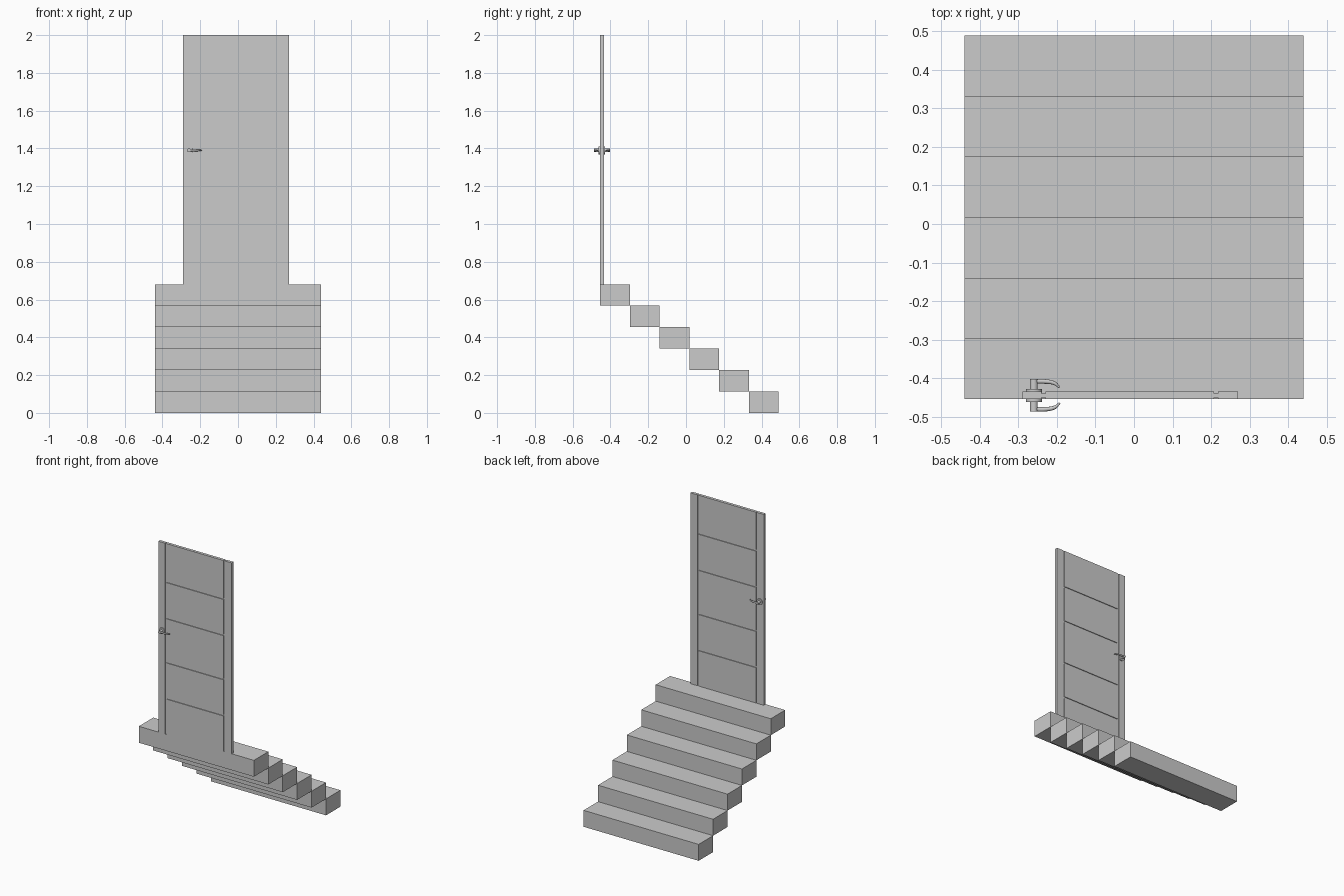
import bpy
import math

cube = bpy.data.objects.get("Cube")
if cube:
    bpy.data.objects.remove(cube, do_unlink=True)

grey = bpy.data.materials.new("light grey")
grey.use_nodes = True
colour = (0.6, 0.6, 0.6, 1)
grey.diffuse_color = colour
grey.node_tree.nodes["Principled BSDF"].inputs["Base Color"].default_value = colour


def box(name, x0, x1, y0, y1, z0, z1):
    bpy.ops.mesh.primitive_cube_add(
        size=1, location=((x0 + x1) / 2, (y0 + y1) / 2, (z0 + z1) / 2))
    ob = bpy.context.object
    ob.name = name
    ob.scale = (x1 - x0, y1 - y0, z1 - z0)
    bpy.ops.object.transform_apply(location=False, rotation=False, scale=True)
    ob.data.materials.append(grey)
    return ob


def disc(name, x, z, radius, y0, y1):
    bpy.ops.mesh.primitive_cylinder_add(
        vertices=32, radius=radius, depth=abs(y1 - y0),
        location=(x, (y0 + y1) / 2, z), rotation=(math.pi / 2, 0, 0))
    ob = bpy.context.object
    ob.name = name
    ob.data.materials.append(grey)
    bpy.ops.object.shade_smooth_by_angle()
    return ob


# Staircase: six blocks rising towards the door
STEPS, RUN, RISE, BACK = 6, 0.1575, 0.1135, 0.49
for i in range(STEPS):
    box(f"step_{i + 1}", -0.44, 0.44, BACK - (i + 1) * RUN, BACK - i * RUN,
        i * RISE, (i + 1) * RISE)

# Door: a thin core with thicker stiles and panels, leaving grooves on both sides
FLOOR, TOP = STEPS * RISE, 2.0
FRONT, REAR, GROOVE = -0.455, -0.435, 0.005
LEFT, RIGHT = -0.235, 0.213
box("door_core", -0.288, 0.268, FRONT + 0.005, REAR - 0.005, FLOOR, TOP)
box("door_stile_right", -0.29, LEFT - GROOVE, FRONT, REAR, FLOOR, TOP)
box("door_stile_left", RIGHT + GROOVE, 0.27, FRONT, REAR, FLOOR, TOP)
joints = [FLOOR - GROOVE, 0.93, 1.18, 1.485, 1.735, TOP + GROOVE]
for i, (low, high) in enumerate(zip(joints, joints[1:])):
    box(f"door_panel_{i + 1}", LEFT + GROOVE, RIGHT - GROOVE, FRONT, REAR,
        low + GROOVE, high - GROOVE)

# Handles: rosette, neck and curved lever on each side of the door
MIDDLE, HX, HZ = (FRONT + REAR) / 2, -0.26, 1.39
for side, s in (("front", -1), ("back", 1)):
    disc(f"{side}_handle_rosette", HX, HZ, 0.021, MIDDLE + s * 0.008, MIDDLE + s * 0.017)
    disc(f"{side}_handle_neck", HX, HZ, 0.01, MIDDLE + s * 0.012, MIDDLE + s * 0.042)
    curve = bpy.data.curves.new(f"{side}_handle_lever", "CURVE")
    curve.dimensions = "3D"
    curve.bevel_depth = 0.006
    curve.bevel_resolution = 3
    curve.use_fill_caps = True
    path = [(HX, 0.036, 1), (-0.23, 0.036, 1), (-0.206, 0.031, 0.8), (-0.193, 0.02, 0.4)]
    spline = curve.splines.new("BEZIER")
    spline.bezier_points.add(len(path) - 1)
    for p, (x, out, radius) in zip(spline.bezier_points, path):
        p.co = (x, MIDDLE + s * out, HZ)
        p.radius = radius
        p.handle_left_type = p.handle_right_type = "AUTO"
    curve.materials.append(grey)
    lever = bpy.data.objects.new(f"{side}_handle_lever", curve)
    bpy.context.collection.objects.link(lever)
